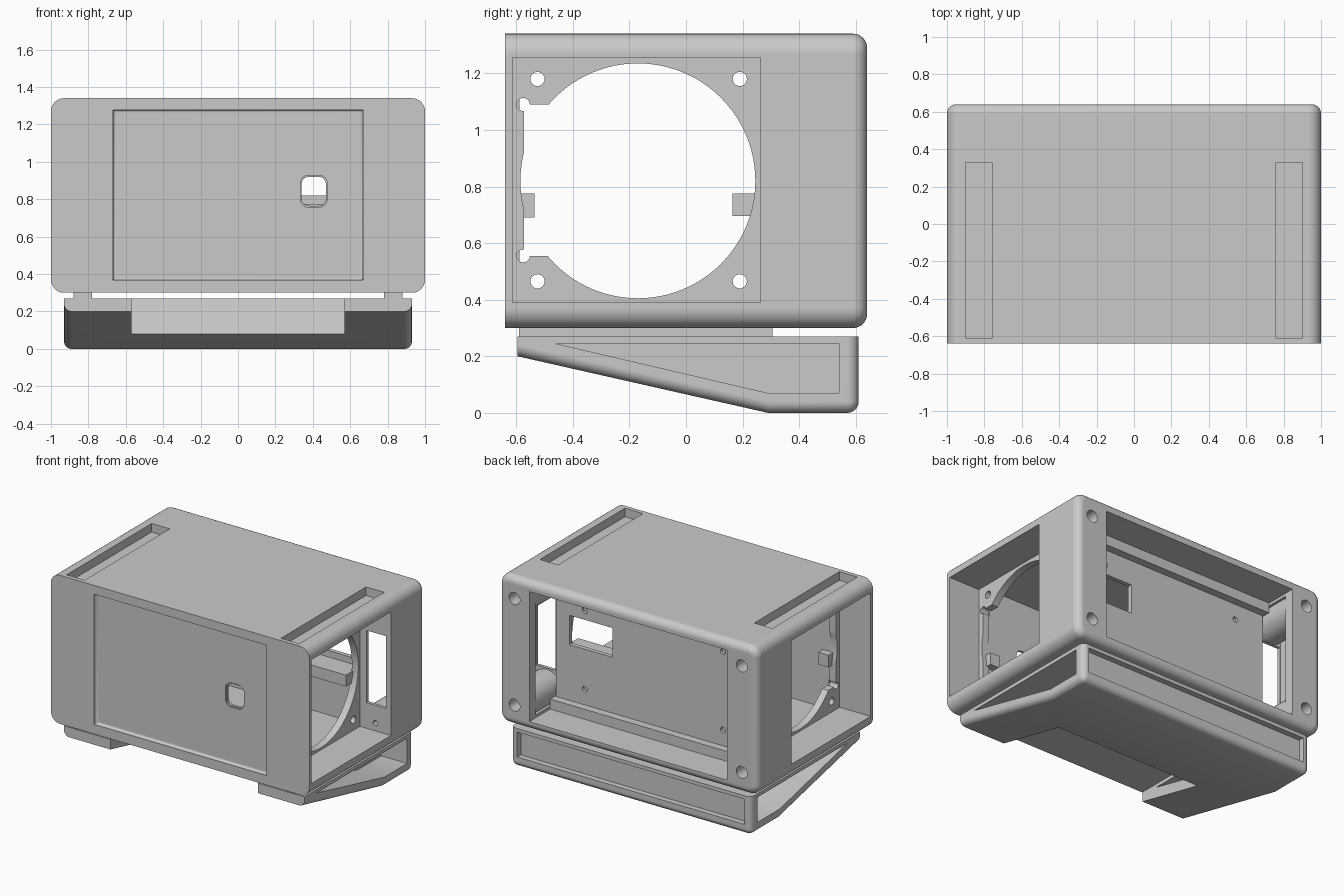
import bpy, bmesh, math
from mathutils import Matrix, Vector

cube = bpy.data.objects.get("Cube")
if cube:
    bpy.data.objects.remove(cube, do_unlink=True)

grey = bpy.data.materials.new("plain grey")
grey.use_nodes = True
COLOUR = (0.59, 0.59, 0.59, 1)
grey.diffuse_color = COLOUR
grey.node_tree.nodes["Principled BSDF"].inputs["Base Color"].default_value = COLOUR


def finish(bm, name):
    bmesh.ops.recalc_face_normals(bm, faces=bm.faces[:])
    mesh = bpy.data.meshes.new(name)
    bm.to_mesh(mesh)
    bm.free()
    mesh.materials.append(grey)
    ob = bpy.data.objects.new(name, mesh)
    bpy.context.collection.objects.link(ob)
    return ob


def bevel(bm, test, radius, segments=8):
    edges = [e for e in bm.edges if test(e)]
    bmesh.ops.bevel(bm, geom=edges, offset=radius, segments=segments,
                    profile=0.5, affect='EDGES', clamp_overlap=True)


def along_y(e):
    d = e.verts[0].co - e.verts[1].co
    return abs(d.y) > 0.99 * d.length


def box_mesh(x, y, z):
    bm = bmesh.new()
    size = Matrix.Diagonal((x[1] - x[0], y[1] - y[0], z[1] - z[0], 1))
    centre = Vector((sum(x) / 2, sum(y) / 2, sum(z) / 2))
    bmesh.ops.create_cube(bm, size=1, matrix=Matrix.Translation(centre) @ size)
    return bm


def box(name, x, y, z, radius=0):
    bm = box_mesh(x, y, z)
    if radius:
        bevel(bm, along_y, radius)
    return finish(bm, name)


def prism_mesh(profile, x0, x1):
    bm = bmesh.new()
    face = bm.faces.new([bm.verts.new((x0, y, z)) for y, z in profile])
    new = bmesh.ops.extrude_face_region(bm, geom=[face])["geom"]
    moved = [v for v in new if isinstance(v, bmesh.types.BMVert)]
    bmesh.ops.translate(bm, verts=moved, vec=(x1 - x0, 0, 0))
    bmesh.ops.recalc_face_normals(bm, faces=bm.faces[:])
    return bm


def rod(name, centre, radius, length, axis, sides=32):
    bm = bmesh.new()
    turn = Matrix.Rotation(math.pi / 2, 4, 'Y' if axis == 'X' else 'X')
    bmesh.ops.create_cone(bm, cap_ends=True, segments=sides, radius1=radius, radius2=radius,
                          depth=length, matrix=Matrix.Translation(centre) @ turn)
    return finish(bm, name)


def cut(target, cutter):
    cutter.hide_render = True
    mod = target.modifiers.new("cut", 'BOOLEAN')
    mod.operation, mod.solver, mod.object = 'DIFFERENCE', 'EXACT', cutter
    bpy.context.view_layer.objects.active = target
    bpy.ops.object.modifier_apply(modifier=mod.name)
    bpy.data.objects.remove(cutter, do_unlink=True)


def smooth(ob):
    bpy.ops.object.select_all(action='DESELECT')
    ob.select_set(True)
    bpy.context.view_layer.objects.active = ob
    bpy.ops.object.shade_smooth_by_angle(angle=math.radians(25))
    mod = ob.modifiers.new("even shading", 'WEIGHTED_NORMAL')
    mod.keep_sharp = True


SIDES = (-1, 1)
SCREW_HEIGHTS = (0.445, 1.19)


def mirrored(a, b, s):
    return (a, b) if s > 0 else (-b, -a)


# Case shell: rounded long edges, softer back rim, sharp front rim
bm = box_mesh((-1, 1), (-0.64, 0.64), (0.30, 1.34))
bevel(bm, along_y, 0.07)
bevel(bm, lambda e: all(v.co.y > 0.63 for v in e.verts), 0.05)
case = finish(bm, "case")

# Front and rear rooms with a thin panel between them
cut(case, box("front_room", (-0.71, 0.71), (-0.588, 0.325), (0.37, 1.265)))
cut(case, box("rear_room", (-0.765, 0.765), (0.355, 0.8), (0.36, 1.27)))

for s in SIDES:
    # Rear side bays, leaving round screw bosses standing
    bay = box("rear_bay", mirrored(0.757, 0.965, s), (0.285, 0.57), (0.38, 1.25))
    for z in SCREW_HEIGHTS:
        cut(bay, rod("boss", (0.88 * s, 0.43, z), 0.115, 0.6, 'Y'))
    cut(case, bay)
    # Side pockets, their rear windows, top slots
    cut(case, box("side_pocket", mirrored(0.76, 1.2, s), (-0.613, 0.263), (0.39, 1.255)))
    cut(case, box("side_window", mirrored(0.81, 0.96, s), (0.2, 0.4), (0.57, 1.075)))
    cut(case, box("top_slot", mirrored(0.76, 0.90, s), (-0.61, 0.33), (1.28, 1.5)))
    # Screw holes, wide at the back and narrow through the boss
    for z in SCREW_HEIGHTS:
        cut(case, rod("screw_hole", (0.88 * s, 0.6, z), 0.042, 0.3, 'Y'))
        cut(case, rod("screw_shaft", (0.88 * s, 0.35, z), 0.018, 0.3, 'Y', 16))
    # Key holes at the ends of the plate notch
    for z in (0.555, 1.09):
        cut(case, rod("key_hole", (0.735 * s, -0.575, z), 0.023, 0.08, 'X'))

# Round openings in the side plates, with the flat-ended notch and corner holes
cut(case, rod("round_opening", (0, -0.17, 0.82), 0.415, 1.6, 'X', 96))
cut(case, box("notch", (-0.8, 0.8), (-0.572, -0.3), (0.555, 1.09)))
for y in (-0.525, 0.19):
    for z in (0.465, 1.18):
        cut(case, rod("plate_hole", (0, y, z), 0.025, 1.6, 'X'))

# Front panel recess with a softened inner edge and a small rounded port
bm = box_mesh((-0.668, 0.668), (-0.8, -0.615), (0.367, 1.278))
bevel(bm, lambda e: all(v.co.y > -0.7 for v in e.verts), 0.015, 4)
cut(case, finish(bm, "front_recess"))
cut(case, box("port_rim", (0.333, 0.477), (-0.8, -0.605), (0.757, 0.928), 0.045))
cut(case, box("port", (0.34, 0.47), (-0.8, -0.5), (0.765, 0.92), 0.04))

# Rear panel window and screw holes
cut(case, box("panel_window", (0.32, 0.655), (0.3, 0.4), (0.82, 1.025)))
for x in (-0.535, 0.535):
    for z in (0.54, 1.09):
        cut(case, rod("panel_hole", (x, 0.36, z), 0.02, 0.05, 'Y', 16))
smooth(case)

# Ledges along the rear panel and rails inside the front room
box("lower_ledge", (-0.765, 0.765), (0.34, 0.41), (0.35, 0.43))
box("upper_ledge", (-0.765, 0.765), (0.34, 0.41), (1.20, 1.275))
box("inner_rail", (-0.72, 0.72), (0.165, 0.33), (0.695, 0.775))
for s in SIDES:
    box("front_bracket", mirrored(0.65, 0.73, s), (-0.60, -0.535), (0.69, 0.775))

# Wedge stand, rounded below and at the back
bm = prism_mesh([(-0.595, 0.20), (-0.595, 0.27), (0.61, 0.27), (0.61, 0), (0.29, 0)], -0.93, 0.93)


def stand_edge(e):
    top = all(v.co.z > 0.26 for v in e.verts)
    front = all(v.co.y < -0.59 for v in e.verts)
    return not top and not front and e.calc_face_angle(0) > 0.5


bevel(bm, stand_edge, 0.04)
stand = finish(bm, "stand")

# Front notch square to the slope, hollow legs, inset back strip
notch = [(-0.8, -0.2), (-0.123, -0.2), (0.035, 0.5), (-0.8, 0.5)]
cut(stand, finish(prism_mesh(notch, -0.57, 0.57), "front_notch"))
wedge = [(-0.46, 0.245), (0.29, 0.07), (0.54, 0.07), (0.54, 0.245)]
inner_wedge = [(-0.46, 0.245), (-0.07, 0.154), (-0.07, 0.245)]
for s in SIDES:
    cut(stand, finish(prism_mesh(wedge, 0.73 * s, 1.1 * s), "leg_pocket"))
    cut(stand, finish(prism_mesh(inner_wedge, 0.56 * s, 0.68 * s), "inner_leg_pocket"))
cut(stand, box("back_inset", (-0.88, 0.88), (0.57, 0.8), (0.07, 0.245)))
smooth(stand)

# Runners joining stand and case
for s in SIDES:
    box("runner", mirrored(0.78, 0.88, s), (-0.59, 0.305), (0.26, 0.31))
